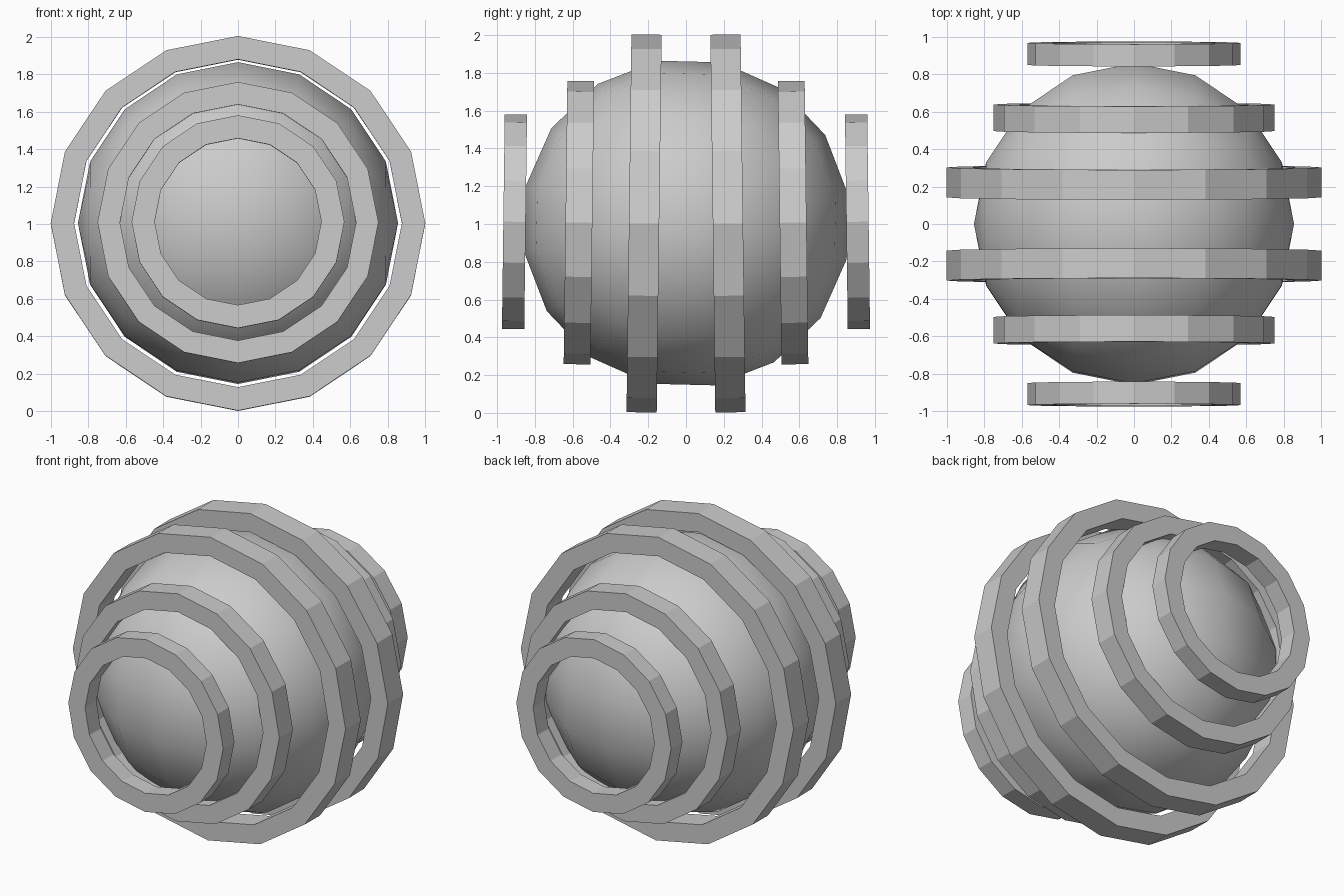
import bpy, bmesh
from math import pi, sin, cos
from mathutils import Matrix

if "Cube" in bpy.data.objects:
    bpy.data.objects.remove(bpy.data.objects["Cube"])

CENTRE_Z = 1.0
TILT = 0.013
SIDES = 16


def make_object(name, bm, smooth):
    mesh = bpy.data.meshes.new(name)
    bmesh.ops.recalc_face_normals(bm, faces=bm.faces)
    for f in bm.faces:
        f.smooth = smooth
    bm.to_mesh(mesh)
    bm.free()
    obj = bpy.data.objects.new(name, mesh)
    bpy.context.collection.objects.link(obj)
    return obj


def band(name, outer, inner, y, width, side):
    """Flat-faced square-section hoop around the y axis."""
    bm = bmesh.new()
    profile = [(outer, -width / 2), (outer, width / 2),
               (inner, width / 2), (inner, -width / 2)]
    loops = []
    for i in range(SIDES):
        a = 2 * pi * i / SIDES
        loops.append([bm.verts.new((r * sin(a), side * y + d, r * cos(a)))
                      for r, d in profile])
    for i in range(SIDES):
        p, q = loops[i], loops[(i + 1) % SIDES]
        for k in range(4):
            n = (k + 1) % 4
            bm.faces.new((p[k], p[n], q[n], q[k]))
    obj = make_object(name, bm, False)
    # Front and back halves lean slightly towards each other
    obj.location.z = CENTRE_Z
    obj.rotation_euler.x = side * TILT


# Central ball, poles on the x axis
bm = bmesh.new()
bmesh.ops.create_uvsphere(bm, u_segments=SIDES, v_segments=8, radius=0.872)
turn = Matrix.Rotation(pi / SIDES - 0.025, 4, 'X')
bm.transform(Matrix.Translation((0, 0, CENTRE_Z + 0.005)) @ turn
             @ Matrix.Diagonal((0.98, 1, 1, 1)) @ Matrix.Rotation(pi / 2, 4, 'Y'))
make_object("ball", bm, True)

# Three hoops on each side: outer radius, inner radius, y centre, width
hoops = {
    "large_hoop": (1.0, 0.875, 0.222, 0.16),
    "middle_hoop": (0.75, 0.63, 0.567, 0.142),
    "small_hoop": (0.568, 0.445, 0.908, 0.118),
}
for name, dims in hoops.items():
    for side, label in ((-1, "front"), (1, "back")):
        band(f"{label}_{name}", *dims, side)
